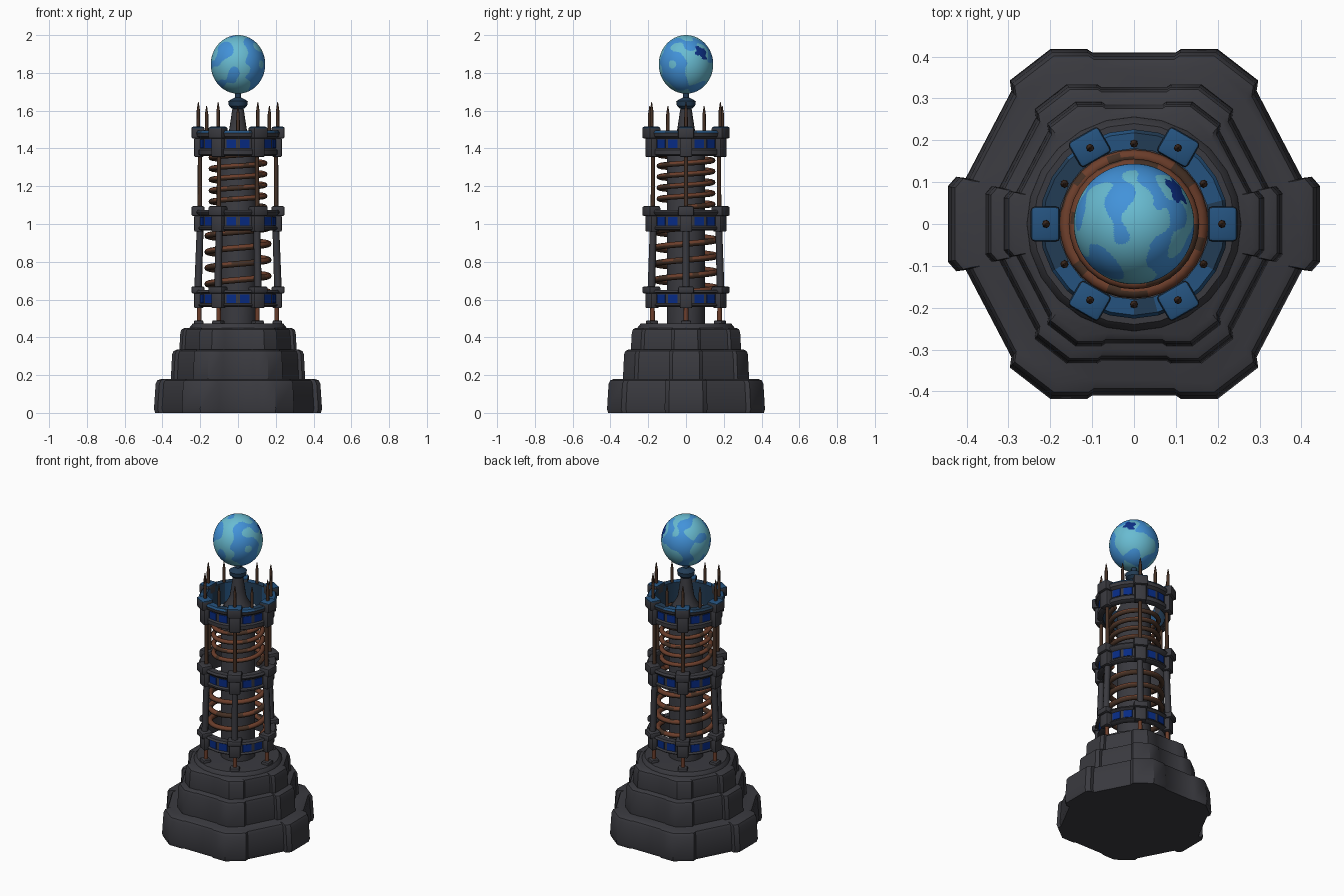
import bpy, bmesh, math
from math import sin, cos, pi, radians
from mathutils import Vector, Matrix, noise

cube = bpy.data.objects.get("Cube")
if cube:
    bpy.data.objects.remove(cube, do_unlink=True)


def material(name, rgb):
    m = bpy.data.materials.new(name)
    m.use_nodes = True
    color = (*rgb, 1)
    m.diffuse_color = color
    m.node_tree.nodes["Principled BSDF"].inputs["Base Color"].default_value = color
    return m


STONE = material("dark stone", (.042, .042, .05))
COPPER = material("copper", (.15, .048, .024))
IRON = material("rusty iron", (.06, .03, .018))
WINDOW = material("window blue", (.002, .024, .23))
GLOW = material("glow tinted stone", (.018, .085, .21))
FAINT = material("faintly tinted stone", (.016, .045, .09))
CYAN = material("orb cyan", (.14, .5, .64))
BLUE = material("orb blue", (.055, .29, .7))
DEEP = material("orb deep blue", (.004, .03, .25))

CORNERS = [radians(60 * i) for i in range(6)]


def finish(bm, name, mats, rule=None, angle=35):
    """Turn a bmesh into a shaded object, with face colours set by a rule."""
    bmesh.ops.recalc_face_normals(bm, faces=bm.faces)
    for f in bm.faces:
        f.smooth = True
        if rule:
            f.material_index = rule(f)
    me = bpy.data.meshes.new(name)
    bm.to_mesh(me)
    bm.free()
    for m in mats:
        me.materials.append(m)
    me.set_sharp_from_angle(angle=radians(angle))
    ob = bpy.data.objects.new(name, me)
    bpy.context.collection.objects.link(ob)
    return ob


def loft(bm, rings, closed=False):
    """Bridge rings of points; cap the ends unless the loft closes on itself."""
    loops = [[bm.verts.new(p) for p in ring] for ring in rings]
    pairs = list(zip(loops, loops[1:]))
    if closed:
        pairs.append((loops[-1], loops[0]))
    else:
        bm.faces.new(loops[0])
        bm.faces.new(loops[-1])
    n = len(loops[0])
    for a, b in pairs:
        for i in range(n):
            j = (i + 1) % n
            bm.faces.new((a[i], a[j], b[j], b[i]))


def lathe(name, profile, mats, sides=24, closed=False, rule=None):
    bm = bmesh.new()
    loft(bm, [[(r * cos(2 * pi * i / sides), r * sin(2 * pi * i / sides), z)
               for i in range(sides)] for r, z in profile], closed)
    return finish(bm, name, mats, rule)


def block(bm, angle, radius, z, size, bevel=0.0):
    """Box of (radial, tangential, vertical) size, centred at a polar position."""
    mat = (Matrix.Rotation(angle, 4, 'Z') @ Matrix.Translation((radius, 0, z))
           @ Matrix.Diagonal((*size, 1)))
    verts = bmesh.ops.create_cube(bm, size=1, matrix=mat)["verts"]
    if bevel:
        edges = {e for v in verts for e in v.link_edges}
        bmesh.ops.bevel(bm, geom=list(edges), offset=bevel, segments=2,
                        profile=.5, affect='EDGES')


def post(bm, angle, radius, z0, z1, r0, r1, lean=0.0):
    """Tapered round post whose top may lean inward."""
    rings = []
    for z, r, d in ((z0, r0, radius), (z1, r1, radius - lean)):
        c = Vector((d * cos(angle), d * sin(angle), z))
        rings.append([c + Vector((r * cos(k * pi / 4), r * sin(k * pi / 4), 0))
                      for k in range(8)])
    loft(bm, rings)


# Stepped base: hexagonal tiers with projecting corners, mirrored from a quarter
QUARTER = [(.445, .09), (.425, .113), (.402, .11), (.293, .318),
           (.297, .343), (.2, .418), (.112, .418), (.1, .41)]


def tier_outline(s, z):
    half = QUARTER + [(-x, y) for x, y in reversed(QUARTER)]
    full = half + [(x, -y) for x, y in reversed(half)]
    return [(x * s, y * s, z) for x, y in full]


for name, s, z0, z1 in (("lower_tier", 1, 0, .18), ("middle_tier", .8, .15, .335),
                        ("upper_tier", .7, .3, .45)):
    bm = bmesh.new()
    loft(bm, [tier_outline(s * k, z) for k, z in
              ((.985, z0), (1, z0 + .02), (.98, z1 - .025), (.96, z1 - .008), (.91, z1))])
    finish(bm, name, [STONE])

lathe("base_cap", [(.26, .43), (.255, .455), (.24, .472), (.0005, .475)], [STONE])
lathe("core", [(.1, .45), (.1, 1.4), (.085, 1.43), (.0005, 1.43)], [STONE])


# Galleries: hollow ring, corner blocks and paired windows
def ring_glow(f):
    c = f.calc_center_median()
    inward = f.normal.dot(Vector((c.x, c.y, 0)).normalized()) < -.5
    if c.z < 1.4 or not (inward or f.normal.z > .35):
        return 0
    return 1 if noise.noise(c * 9) > .12 else 2


def block_glow(f):
    c = f.calc_center_median()
    if c.z < 1.48 or f.normal.z < .35:
        return 0
    return 1 if f.normal.z > .8 else 2


for name, z0, zw, z1 in (("lower_gallery", .56, .605, .65),
                         ("middle_gallery", .965, 1.015, 1.075),
                         ("top_gallery", 1.36, 1.425, 1.495)):
    lo, hi = zw - .025, zw + .027
    lathe(name + "_ring",
          [(.18, z0), (.2, z0), (.213, z0 + .008), (.213, lo - .008), (.204, lo),
           (.204, hi), (.222, hi + .012), (.226, z1 - .012), (.218, z1), (.18, z1)],
          [STONE, GLOW, FAINT], closed=True, rule=ring_glow)
    bm = bmesh.new()
    for a in CORNERS:
        block(bm, a, .207, (z0 + hi) / 2, (.05, .066, hi - z0 + .012), .008)
        block(bm, a, .212, (hi + z1) / 2 + .01, (.07, .084, z1 - hi + .02), .01)
    finish(bm, name + "_blocks", [STONE, GLOW, FAINT], block_glow)
    bm = bmesh.new()
    for a in CORNERS:
        for d in (-10, 10):
            block(bm, a + radians(30 + d), .202, zw, (.008, .052, .046))
    finish(bm, name + "_windows", [WINDOW])

# Posts between the galleries
for name, mat, z0, z1, r, radius, lean in (
        ("legs", COPPER, .45, .58, .013, .205, 0),
        ("columns", STONE, .64, .99, .02, .212, .012),
        ("tie_rods", IRON, 1.07, 1.39, .012, .202, 0)):
    bm = bmesh.new()
    for a in CORNERS:
        post(bm, a, radius, z0, z1, r, r * .9, lean)
    finish(bm, name, [mat], angle=50)

bm = bmesh.new()
for a in CORNERS:
    block(bm, a, .208, .47, (.05, .055, .04), .008)
finish(bm, "leg_feet", [STONE])

# Spikes around the crown, with tall ones at the corners
bm = bmesh.new()
for a in CORNERS:
    for ang, rad, top in ((a, .21, 1.6), (a + pi / 6, .192, 1.58)):
        post(bm, ang, rad, 1.47, top, .01, .009)
        post(bm, ang, rad, top, top + .045, .009, .002)
finish(bm, "crown_spikes", [IRON], angle=50)


# Copper coils, tarnished on the underside and in patches
def coil_tarnish(f):
    return int(f.normal.z < -.2 or noise.noise(f.calc_center_median() * 14) > .2)


def coil(name, radius, z0, z1, turns, tube):
    n = turns * 32
    rings = []
    for i in range(n + 1):
        a = 2 * pi * turns * i / n
        out = Vector((cos(a), sin(a), 0))
        c = out * radius + Vector((0, 0, z0 + (z1 - z0) * i / n))
        rings.append([c + tube * (out * cos(k * pi / 4) + Vector((0, 0, sin(k * pi / 4))))
                      for k in range(8)])
    bm = bmesh.new()
    loft(bm, rings)
    finish(bm, name, [COPPER, IRON], coil_tarnish, 50)


coil("lower_coil", .162, .64, .98, 4, .016)
coil("upper_coil", .142, 1.09, 1.38, 5, .014)

# Stem that carries the orb
lathe("orb_stem", [(.085, 1.42), (.05, 1.48), (.042, 1.53), (.03, 1.61), (.048, 1.625),
                   (.052, 1.65), (.035, 1.66), (.016, 1.67), (.016, 1.71)],
      [STONE, FAINT], 16, rule=lambda f: int(f.calc_center_median().z > 1.615))


# Mottled orb
def orb_patch(f):
    c = f.calc_center_median() - Vector((0, 0, 1.845))
    if (c - Vector((.1, .08, .06))).length < .035 + .03 * noise.noise(c * 40):
        return 2
    return int(noise.noise(c * 13 + Vector((3.3, 1.7, 5.1))) > .04)


bm = bmesh.new()
bmesh.ops.create_icosphere(bm, subdivisions=6, radius=1,
                           matrix=Matrix.Translation((0, 0, 1.845))
                           @ Matrix.Diagonal((.144, .144, .155, 1)))
finish(bm, "orb", [CYAN, BLUE, DEEP], orb_patch)
